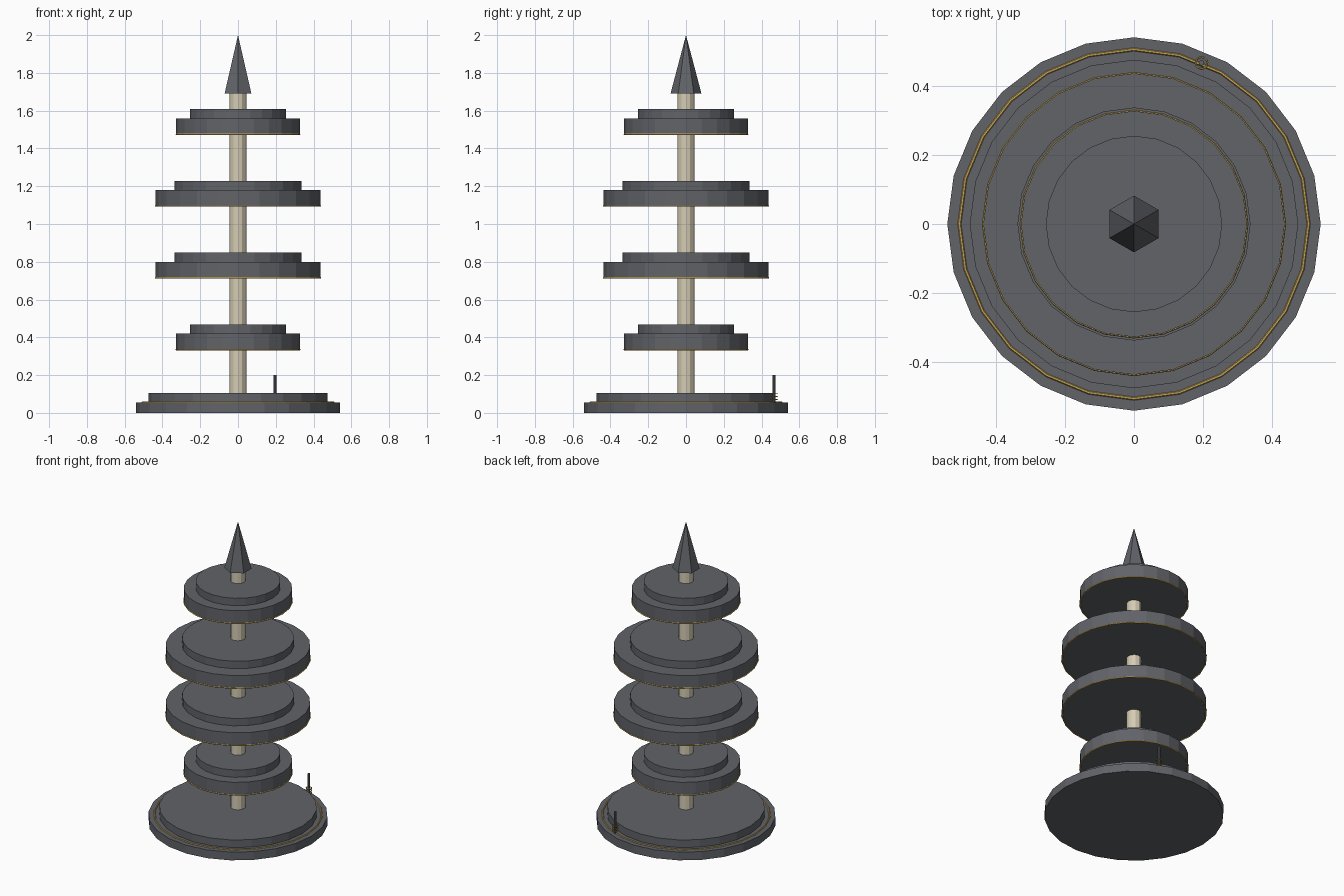
import bpy, math

if "Cube" in bpy.data.objects:
    bpy.data.objects.remove(bpy.data.objects["Cube"])


def material(name, rgb):
    m = bpy.data.materials.new(name)
    m.diffuse_color = (*rgb, 1)
    m.use_nodes = True
    m.node_tree.nodes["Principled BSDF"].inputs["Base Color"].default_value = m.diffuse_color
    return m


GREY = material("slate_grey", (0.12, 0.125, 0.14))
CREAM = material("pale_cream", (0.66, 0.60, 0.45))
GOLD = material("gold", (0.60, 0.40, 0.10))


def finish(name, mat):
    ob = bpy.context.object
    ob.name = name
    ob.data.materials.append(mat)
    return ob


def drum(name, mat, r, z0, z1, sides=24, top=None, x=0, y=0):
    """Upright prism, or a cone when a top radius is given."""
    bpy.ops.mesh.primitive_cone_add(vertices=sides, radius1=r,
                                    radius2=r if top is None else top,
                                    depth=z1 - z0, location=(x, y, (z0 + z1) / 2))
    return finish(name, mat)


def ring(name, r, z, thick, x=0, y=0, major=24):
    bpy.ops.mesh.primitive_torus_add(major_radius=r, minor_radius=thick,
                                     major_segments=major, minor_segments=6,
                                     location=(x, y, z))
    return finish(name, GOLD)


# Stepped base with its inlaid ring
drum("base_lower", GREY, 0.54, 0, 0.055)
drum("base_upper", GREY, 0.475, 0.055, 0.105)
ring("base_ring", 0.505, 0.056, 0.005)

# Central pole and pointed spire
drum("pole", CREAM, 0.045, 0.10, 1.69, 12)
drum("spire", GREY, 0.082, 1.69, 2.0, 6, 0)

# Four stepped tiers, each trimmed along the lower edge
for i, (r_low, r_up) in enumerate([(0.327, 0.255), (0.436, 0.337),
                                   (0.436, 0.337), (0.327, 0.255)]):
    z = 0.335 + 0.38 * i
    drum(f"tier_lower_{i + 1}", GREY, r_low, z, z + 0.084)
    drum(f"tier_upper_{i + 1}", GREY, r_up, z + 0.084, z + 0.133)
    ring(f"tier_trim_{i + 1}", r_low, z, 0.004)

# Small post at the rim with a stack of thin rings
px, py = 0.195, 0.466
drum("post", GREY, 0.008, 0.055, 0.2, 8, x=px, y=py)
for i in range(3):
    ring(f"post_ring_{i + 1}", 0.017, 0.072 + 0.016 * i, 0.003, px, py, 12)
